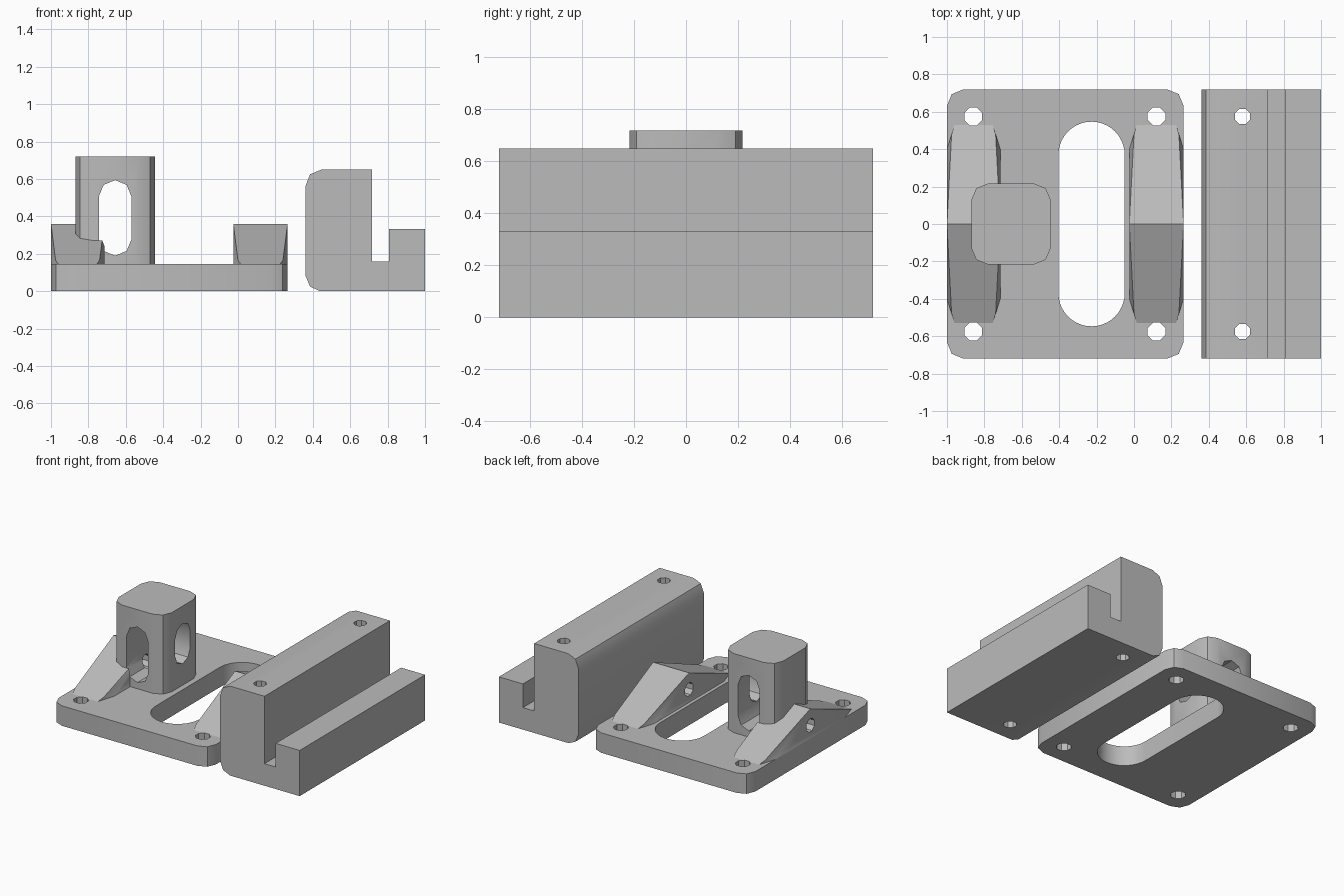
import bpy, bmesh, math
from mathutils import Vector

if "Cube" in bpy.data.objects:
    bpy.data.objects.remove(bpy.data.objects["Cube"])

grey = bpy.data.materials.new("light_grey")
grey.diffuse_color = (0.5, 0.5, 0.5, 1)
grey.use_nodes = True
grey.node_tree.nodes["Principled BSDF"].inputs["Base Color"].default_value = grey.diffuse_color


def add_object(name, bm):
    bmesh.ops.recalc_face_normals(bm, faces=bm.faces)
    me = bpy.data.meshes.new(name)
    bm.to_mesh(me)
    bm.free()
    me.materials.append(grey)
    ob = bpy.data.objects.new(name, me)
    bpy.context.collection.objects.link(ob)
    return ob


def prism(name, pts, axis, lo, hi):
    """Extrude a 2D outline along an axis: z uses (x,y), y uses (x,z), x uses (y,z)."""
    place = {"z": lambda a, b, t: (a, b, t),
             "y": lambda a, b, t: (a, t, b),
             "x": lambda a, b, t: (t, a, b)}[axis]
    bm = bmesh.new()
    low = [bm.verts.new(place(a, b, lo)) for a, b in pts]
    high = [bm.verts.new(place(a, b, hi)) for a, b in pts]
    bm.faces.new(low)
    bm.faces.new(high)
    n = len(pts)
    for i in range(n):
        j = (i + 1) % n
        bm.faces.new((low[i], low[j], high[j], high[i]))
    return add_object(name, bm)


def rounded(x0, x1, y0, y1, r, seg):
    """Rectangle outline with rounded corners."""
    pts = []
    corners = [(x1 - r, y1 - r), (x0 + r, y1 - r), (x0 + r, y0 + r), (x1 - r, y0 + r)]
    for k, (cx, cy) in enumerate(corners):
        for i in range(seg + 1):
            a = math.pi / 2 * (k + i / seg)
            p = (round(cx + r * math.cos(a), 5), round(cy + r * math.sin(a), 5))
            if p not in pts:
                pts.append(p)
    return pts


def circle(cx, cy, r, n=8):
    return [(cx + r * math.cos((i + 0.5) * math.tau / n),
             cy + r * math.sin((i + 0.5) * math.tau / n)) for i in range(n)]


def cut(ob, cutters):
    for c in cutters:
        m = ob.modifiers.new("cut", "BOOLEAN")
        m.operation = "DIFFERENCE"
        m.solver = "EXACT"
        m.object = c
        bpy.context.view_layer.objects.active = ob
        bpy.ops.object.modifier_apply(modifier=m.name)


def rib(name, x0, x1):
    """Tent-shaped rib, slightly narrower at its two ends."""
    bm = bmesh.new()
    rows = [(0, 0, 0.36), (0, 0, 0.145), (0, 0.40, 0.145), (0.025, 0.48, 0.145),
            (0.025, 0.48, 0.1656), (0.04, 0.53, 0.145)]
    for inset, y, z in rows:
        for x in (x0 + inset, x1 - inset):
            for s in ((1, -1) if y else (1,)):
                bm.verts.new((x, s * y, z))
    bmesh.ops.convex_hull(bm, input=bm.verts)
    loose = [v for v in bm.verts if not v.link_faces]
    bmesh.ops.delete(bm, geom=loose, context="VERTS")
    bmesh.ops.dissolve_limit(bm, angle_limit=0.01, verts=bm.verts, edges=bm.edges)
    return add_object(name, bm)


# main parts
plate = prism("base_plate", rounded(-1, 0.265, -0.72, 0.72, 0.088, 2), "z", 0, 0.145)
left_rib = rib("left_rib", -1, -0.715)
right_rib = rib("right_rib", -0.025, 0.265)
tower = prism("tower", rounded(-0.87, -0.445, -0.217, 0.217, 0.09, 2), "z", 0.14, 0.72)
rail = prism("rail_block", [
    (1, 0), (0.44, 0), (0.385, 0.025), (0.36, 0.085), (0.36, 0.56), (0.385, 0.625),
    (0.445, 0.65), (0.717, 0.65), (0.717, 0.16), (0.807, 0.16), (0.807, 0.332),
    (1, 0.332)], "y", -0.72, 0.72)

# cutters
plate_slot = prism("cut_plate_slot", rounded(-0.404, -0.05, -0.547, 0.547, 0.177, 10), "z", -0.1, 0.3)
screws = [prism("cut_screw", circle(x, s * 0.575, 0.051), "z", -0.1, 0.3)
          for x in (-0.86, 0.12) for s in (-1, 1)]
rail_holes = [prism("cut_rail_hole", circle(0.58, s * 0.575, 0.044), "z", -0.1, 0.9)
              for s in (-1, 1)]
front_window = prism("cut_front_window", rounded(-0.744, -0.57, 0.19, 0.594, 0.087, 2), "y", -0.2175, 0.2175)
side_window = prism("cut_side_window", rounded(-0.087, 0.087, 0.30, 0.594, 0.087, 2), "x", -0.66, -0.4)
left_bore = prism("cut_left_bore", circle(0, 0.24, 0.05), "x", -1.1, -0.66)
right_bore = prism("cut_right_bore", circle(0, 0.24, 0.05), "x", -0.1, 0.3)

cut(plate, [plate_slot] + screws)
cut(rail, rail_holes)
cut(tower, [front_window, side_window, left_bore])
cut(left_rib, [front_window, left_bore] + screws)
cut(right_rib, [right_bore] + screws)

for c in [plate_slot, front_window, side_window, left_bore, right_bore] + screws + rail_holes:
    bpy.data.objects.remove(c, do_unlink=True)

# smooth shading with sharp edges kept
bpy.ops.object.select_all(action="DESELECT")
for ob in (plate, left_rib, right_rib, tower, rail):
    ob.select_set(True)
bpy.context.view_layer.objects.active = plate
bpy.ops.object.shade_smooth_by_angle(angle=math.radians(30))
